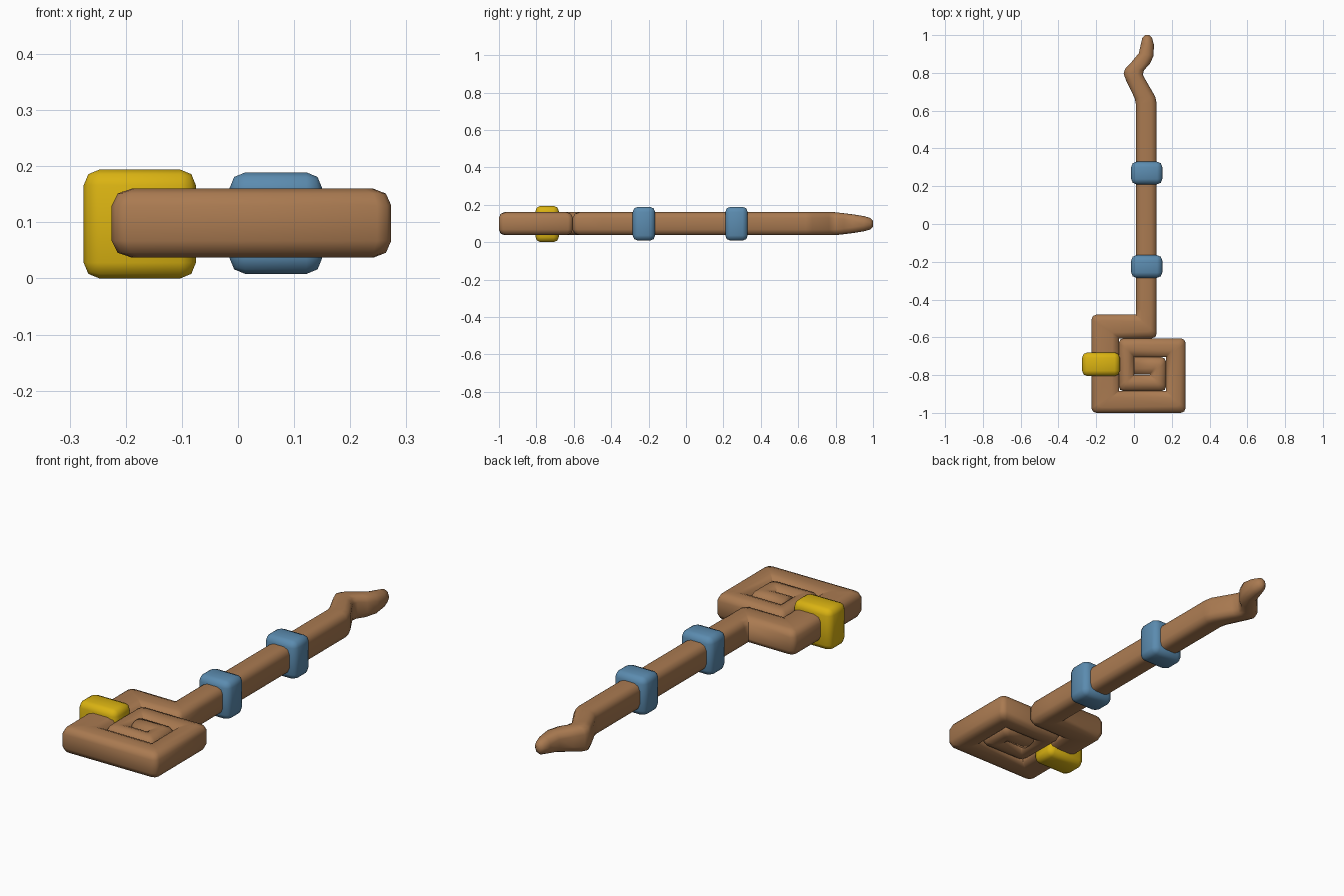
import bpy, bmesh, math
from mathutils import Vector

if "Cube" in bpy.data.objects:
    bpy.data.objects.remove(bpy.data.objects["Cube"])


def material(name, rgb):
    m = bpy.data.materials.new(name)
    m.diffuse_color = (*rgb, 1)
    m.use_nodes = True
    m.node_tree.nodes["Principled BSDF"].inputs["Base Color"].default_value = m.diffuse_color
    return m


wood = material("brown wood", (0.40, 0.195, 0.082))
blue = material("blue band", (0.105, 0.26, 0.43))
gold = material("gold clasp", (0.70, 0.45, 0.006))
ZC, H, R, FILLET = 0.0985, 0.123, 0.03, 0.025


def finish(bm, name, mat):
    bmesh.ops.recalc_face_normals(bm, faces=bm.faces)
    for f in bm.faces:
        f.smooth = True
    me = bpy.data.meshes.new(name)
    bm.to_mesh(me)
    bm.free()
    me.materials.append(mat)
    ob = bpy.data.objects.new(name, me)
    bpy.context.collection.objects.link(ob)
    return ob


def section(bm, a, b, h, miter):
    """Rounded rectangle standing between plan points a and b."""
    d = b - a
    length = d.length
    t = min(R * (1.414 if miter else 1), 0.42 * length) / length
    rz = min(R, 0.42 * h)
    ring = []
    for su, sz in ((1, 1), (-1, 1), (-1, -1), (1, -1)):
        angles = (0, 45, 90) if su * sz > 0 else (90, 45, 0)
        for ang in angles:
            c, s = math.cos(math.radians(ang)), math.sin(math.radians(ang))
            u = 0.5 + su * (0.5 - t + t * c)
            p = a + d * u
            ring.append(bm.verts.new((p.x, p.y, ZC + sz * (h / 2 - rz + rz * s))))
    return ring


# Staff outline as left/right pairs: ax, ay, bx, by, height, outer side of a square turn
pairs = [
    (0.058, 1.0, 0.082, 1.0, 0.03, ""), (0.044, 0.985, 0.096, 0.985, 0.062, ""),
    (0.037, 0.955, 0.105, 0.95, 0.08, ""), (0.026, 0.905, 0.104, 0.89, 0.098, ""),
    (-0.015, 0.855, 0.082, 0.845, 0.11, ""), (-0.048, 0.82, 0.053, 0.815, 0.118, ""),
    (-0.055, 0.795, 0.047, 0.79, H, ""), (-0.042, 0.76, 0.06, 0.765, H, ""),
    (0.004, 0.665, 0.112, 0.675, H, ""), (0.01, 0.635, 0.12, 0.64, H, ""),
    (0.01, -0.45, 0.12, -0.45, H, ""),
    (0.01, -0.48, 0.12, -0.605, H, "b"),
    (-0.225, -0.48, -0.08, -0.605, H, "a"),
    (-0.225, -1.0, -0.08, -0.885, H, "a"),
    (0.273, -1.0, 0.17, -0.885, H, "a"),
    (0.273, -0.605, 0.17, -0.705, H, "a"),
    (-0.08, -0.605, 0.0, -0.705, H, "a"),
    (-0.08, -0.885, 0.0, -0.80, H, "a"),
    (0.17, -0.885, 0.085, -0.80, H, "a"),
    (0.17, -0.705, 0.085, -0.797, H, "a"),
    (0.0, -0.705, 0.0, -0.797, H, ""),
]
bm = bmesh.new()
rings = []
for i, (ax, ay, bx, by, h, outer) in enumerate(pairs):
    a, b = Vector((ax, ay)), Vector((bx, by))
    if not outer:
        rings.append(section(bm, a, b, h, False))
        continue
    k = 0 if outer == "a" else 2
    o = a if outer == "a" else b
    d1 = (o - Vector(pairs[i - 1][k:k + 2])).normalized()
    d2 = (Vector(pairs[i + 1][k:k + 2]) - o).normalized()
    # round the outside of the turn with a fan of three sections
    for p in (o - d1 * FILLET, o + (d2 - d1) * FILLET * 0.29, o + d2 * FILLET):
        rings.append(section(bm, p if k == 0 else a, b if k == 0 else p, h, True))
for r0, r1 in zip(rings, rings[1:]):
    n = len(r0)
    for j in range(n):
        bm.faces.new((r0[j], r0[(j + 1) % n], r1[(j + 1) % n], r1[j]))
bm.faces.new(rings[0])
bm.faces.new(rings[-1])
finish(bm, "spiral_staff", wood)


def band(name, lo, hi, mat):
    """Rounded block between two corners."""
    bm = bmesh.new()
    bmesh.ops.create_cube(bm, size=1)
    for v in bm.verts:
        v.co = [l + (c + 0.5) * (u - l) for l, u, c in zip(lo, hi, v.co)]
    bmesh.ops.bevel(bm, geom=bm.edges[:], offset=0.028, segments=2,
                    profile=0.5, affect='EDGES')
    finish(bm, name, mat)


# Wrapped bands on the shaft and clasp on the head
for name, y in (("upper_band", 0.27), ("lower_band", -0.225)):
    band(name, (-0.015, y - 0.06, 0.008), (0.15, y + 0.06, 0.189), blue)
band("head_clasp", (-0.275, -0.805, 0.0), (-0.075, -0.68, 0.194), gold)
